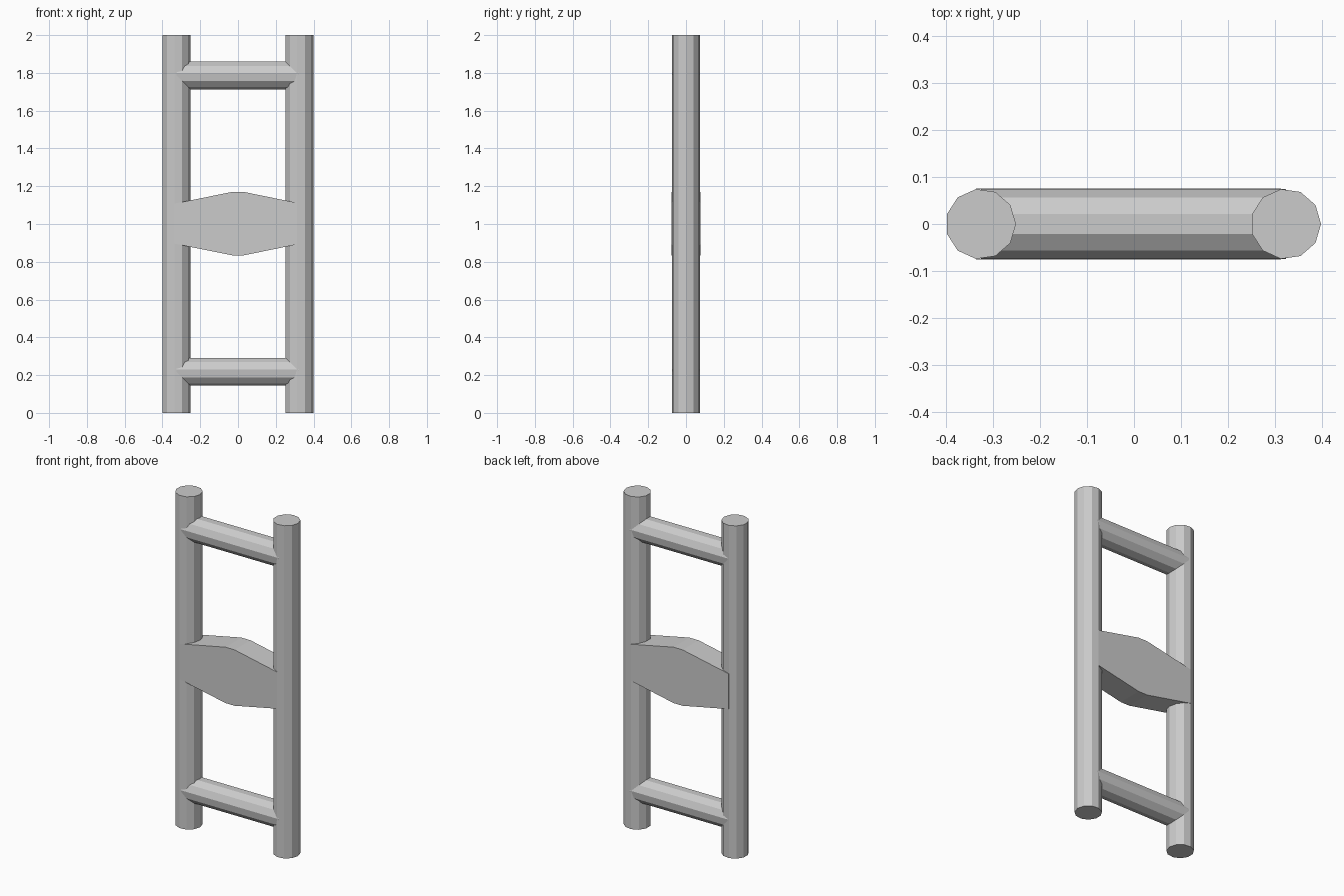
import bpy
import bmesh
from math import cos, sin, pi
from mathutils import Matrix

cube = bpy.data.objects.get("Cube")
if cube:
    bpy.data.objects.remove(cube, do_unlink=True)

grey = bpy.data.materials.new("plain_grey")
grey.use_nodes = True
colour = (0.6, 0.6, 0.6, 1)
grey.diffuse_color = colour
grey.node_tree.nodes["Principled BSDF"].inputs["Base Color"].default_value = colour

SIDES, RADIUS = 11, 0.075
LEFT_X, RIGHT_X = 0.3235, -0.3265   # post axes


def prism(name, outline, length, matrix):
    """Extrude a flat outline along its local z and place it."""
    bm = bmesh.new()
    face = bm.faces.new([bm.verts.new((x, y, 0)) for x, y in outline])
    top = bmesh.ops.extrude_face_region(bm, geom=[face])["geom"]
    bmesh.ops.translate(bm, vec=(0, 0, length),
                        verts=[v for v in top if isinstance(v, bmesh.types.BMVert)])
    bm.transform(matrix)
    bmesh.ops.recalc_face_normals(bm, faces=bm.faces)
    mesh = bpy.data.meshes.new(name)
    bm.to_mesh(mesh)
    bm.free()
    mesh.materials.append(grey)
    obj = bpy.data.objects.new(name, mesh)
    bpy.context.collection.objects.link(obj)


tube = [(RADIUS * cos(2 * pi * i / SIDES), RADIUS * sin(2 * pi * i / SIDES))
        for i in range(SIDES)]

# Upright posts
for name, x in (("left_post", LEFT_X), ("right_post", RIGHT_X)):
    prism(name, tube, 2, Matrix.Translation((x, 0, 0)))

# Round rungs, lying along x with a flat on top
for name, z in (("lower_rung", 0.219), ("upper_rung", 1.788)):
    prism(name, tube, LEFT_X - RIGHT_X,
          Matrix.Translation((RIGHT_X, 0, z)) @ Matrix.Rotation(pi / 2, 4, "Y"))

# Middle board, tallest at its centre
upper = [(-0.337, 0.106), (-0.03, 0.168), (0.03, 0.168), (0.313, 0.11)]
board = upper + [(x, -z) for x, z in reversed(upper)]
prism("middle_board", board, 0.151,
      Matrix.Translation((0, 0.0755, 1.002)) @ Matrix.Rotation(pi / 2, 4, "X"))
